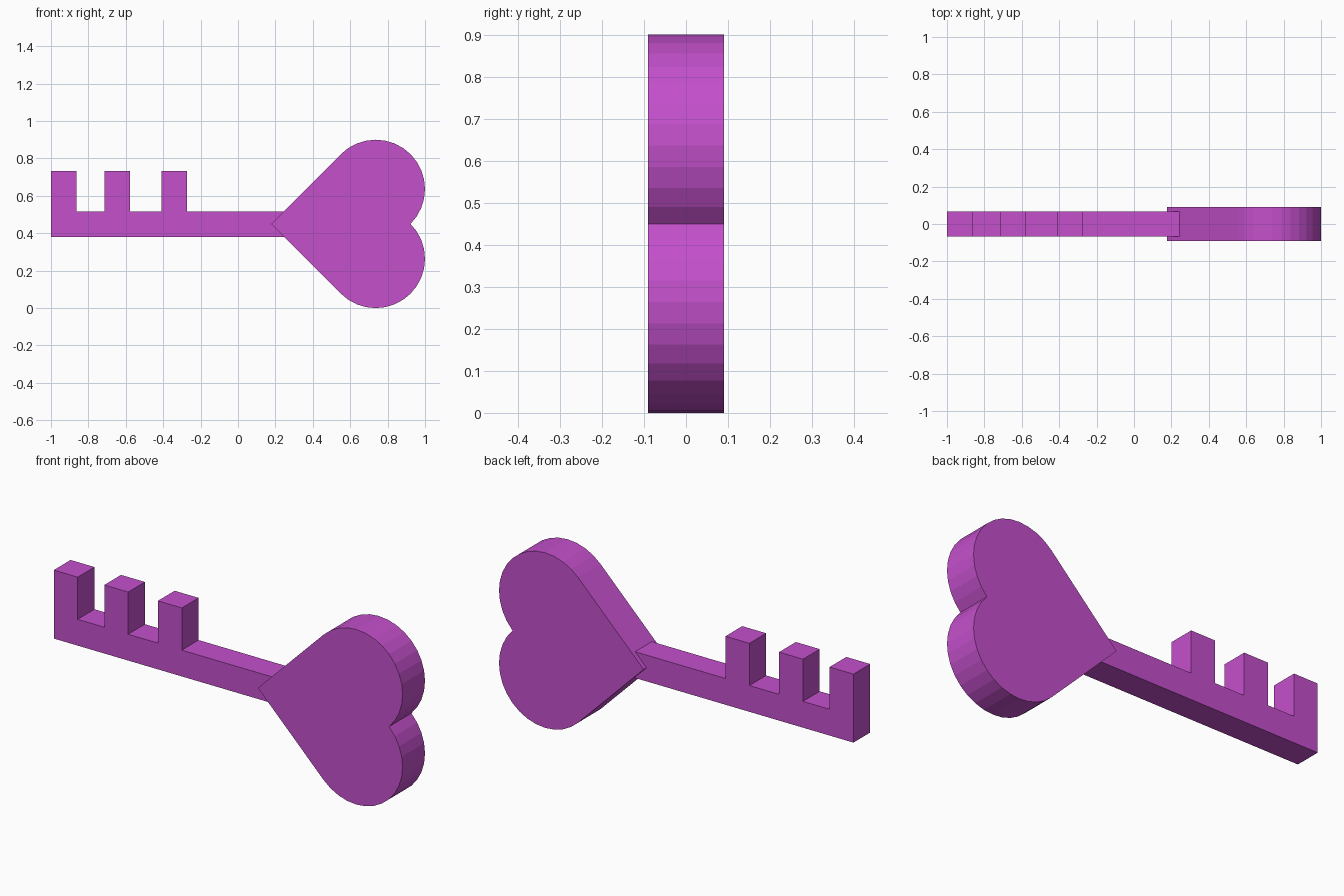
import bpy, bmesh
from math import sin, cos, radians, sqrt

if "Cube" in bpy.data.objects:
    bpy.data.objects.remove(bpy.data.objects["Cube"])

mat = bpy.data.materials.new("magenta")
mat.diffuse_color = (0.55, 0.08, 0.6, 1)
mat.use_nodes = True
mat.node_tree.nodes["Principled BSDF"].inputs["Base Color"].default_value = mat.diffuse_color


def extrude_profile(name, pts, half_depth):
    """Extrude an x-z outline symmetrically along y."""
    bm = bmesh.new()
    face = bm.faces.new([bm.verts.new((x, -half_depth, z)) for x, z in pts])
    new = bmesh.ops.extrude_face_region(bm, geom=[face])["geom"]
    bmesh.ops.translate(bm, vec=(0, 2 * half_depth, 0),
                        verts=[v for v in new if isinstance(v, bmesh.types.BMVert)])
    bmesh.ops.recalc_face_normals(bm, faces=bm.faces)
    mesh = bpy.data.meshes.new(name)
    bm.to_mesh(mesh)
    bm.free()
    mesh.materials.append(mat)
    obj = bpy.data.objects.new(name, mesh)
    bpy.context.collection.objects.link(obj)


# Heart bow: a diamond with two half circles on its right sides
r, tip_x, mid_z, steps = 0.2636, 0.177, 0.45, 16
cx, cz = tip_x + 1.5 * r * sqrt(2), r / sqrt(2)
lobe = []
for i in range(steps + 1):
    a = radians(135 - 180 * i / steps)
    lobe.append((cx + r * cos(a), cz + r * sin(a)))
outline = [(tip_x, 0)] + lobe + [(x, -z) for x, z in reversed(lobe[:-1])]
extrude_profile("heart_bow", [(x, z + mid_z) for x, z in outline], 0.091)

# Shaft with three teeth along the top
bottom, top, tooth_top, tooth_w = 0.38, 0.515, 0.732, 0.136
shaft = [(-1, bottom)]
for x in (-1, -0.713, -0.408):
    if x > -1:
        shaft.append((x, top))
    shaft += [(x, tooth_top), (x + tooth_w, tooth_top), (x + tooth_w, top)]
shaft += [(0.3, top), (0.3, bottom)]
extrude_profile("toothed_shaft", shaft, 0.068)
